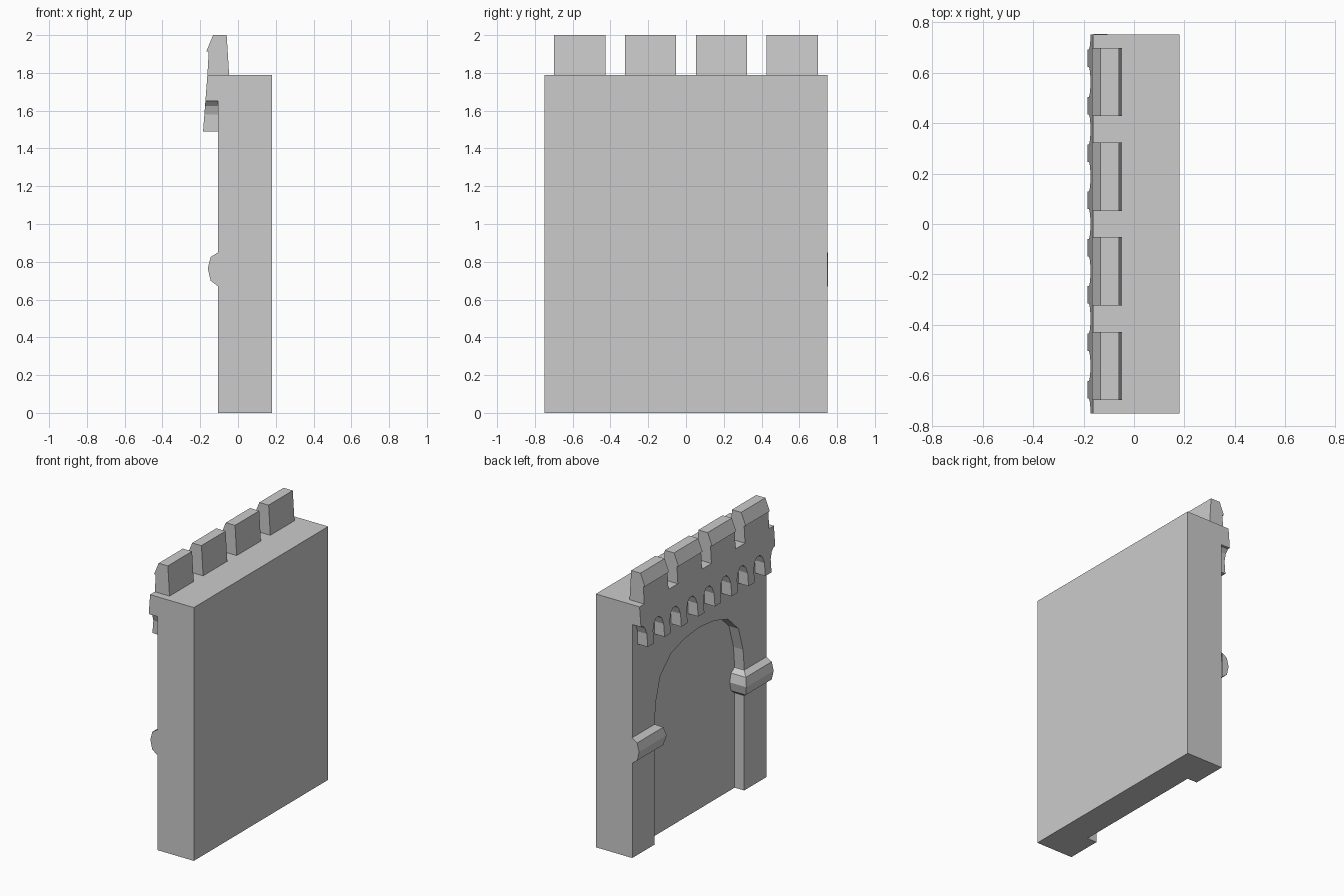
import bpy, bmesh

if "Cube" in bpy.data.objects:
    bpy.data.objects.remove(bpy.data.objects["Cube"])


def finish(name, bm):
    bmesh.ops.recalc_face_normals(bm, faces=bm.faces)
    me = bpy.data.meshes.new(name)
    bm.to_mesh(me)
    bm.free()
    ob = bpy.data.objects.new(name, me)
    bpy.context.collection.objects.link(ob)
    return ob


def loft(name, rings, closed=True, caps=(True, True)):
    """Skin a series of matching point rings, with optional end caps."""
    bm = bmesh.new()
    vr = [[bm.verts.new(p) for p in r] for r in rings]
    n = len(vr[0])
    for a, b in zip(vr, vr[1:]):
        for i in range(n if closed else n - 1):
            j = (i + 1) % n
            bm.faces.new((a[i], a[j], b[j], b[i]))
    if caps[0]:
        bm.faces.new(vr[0])
    if caps[1]:
        bm.faces.new(vr[-1])
    return finish(name, bm)


FACE, RECESS, BACK = -0.105, -0.03, 0.18   # wall planes along x
W, TOP = 0.75, 1.79                        # half width and wall height

# Wall slab with a shallow arched recess
rect = [(-W, 0), (W, 0), (W, TOP), (-W, TOP)]
wall = loft("wall", [[(x, y, z) for y, z in rect] for x in (FACE, BACK)])
half = [(0.5, -0.1), (0.5, 0.86), (0.487, 1.0), (0.437, 1.166),
        (0.318, 1.28), (0.165, 1.328)]
arch = half + [(0, 1.345)] + [(-y, z) for y, z in reversed(half)]
cutter = loft("arch_cutter", [[(x, y, z) for y, z in arch] for x in (-0.3, RECESS)])
cutter.hide_render = True
cutter.hide_viewport = False
cutter.display_type = 'WIRE'
cut = wall.modifiers.new("recess", 'BOOLEAN')
cut.operation = 'DIFFERENCE'
cut.solver = 'EXACT'
cut.object = cutter

# Impost mouldings: half-round profile mitred around each pillar corner
profile = [(0, 0.67), (0.04, 0.70), (0.055, 0.765), (0.04, 0.825), (0, 0.85)]
for s, side in ((1, "left"), (-1, "right")):
    end = 0.753 if s > 0 else W
    loft(side + "_impost", [
        [(FACE - d, s * end, z) for d, z in profile],
        [(FACE - d, s * (0.5 - d), z) for d, z in profile],
        [(RECESS, s * (0.5 - d), z) for d, z in profile],
    ], closed=False, caps=(True, False))

# Corbel band: leaning front, row of small arches, half arches at the ends
LOW = 1.49
def lean(z):
    return -0.162 - 0.023 * (TOP - z) / (TOP - LOW)

step = 2 * W / 8
side = [(0.059, LOW), (0.059, 1.58), (0.043, 1.625), (0.018, 1.65)]
outline = [(-W, TOP), (-W, 1.65)]
for k in range(9):
    c = -W + k * step
    if k > 0:
        outline += [(c - y, z) for y, z in side]
    if k < 8:
        outline += [(c + y, z) for y, z in reversed(side)]
outline += [(W, 1.65), (W, TOP)]
loft("corbel_band", [[(lean(z), y, z) for y, z in outline],
                     [(FACE, y, z) for y, z in outline]], caps=(True, False))

# Merlons with a sloping lipped cap
merlon = [(-0.162, TOP), (-0.155, 1.91), (-0.167, 1.915), (-0.132, 2.0),
          (-0.06, 2.0), (-0.047, TOP)]
for i in range(4):
    c = -0.5625 + 0.375 * i
    loft(f"merlon_{i + 1}", [[(x, c + d, z) for x, z in merlon]
                             for d in (-0.135, 0.135)], closed=False)
